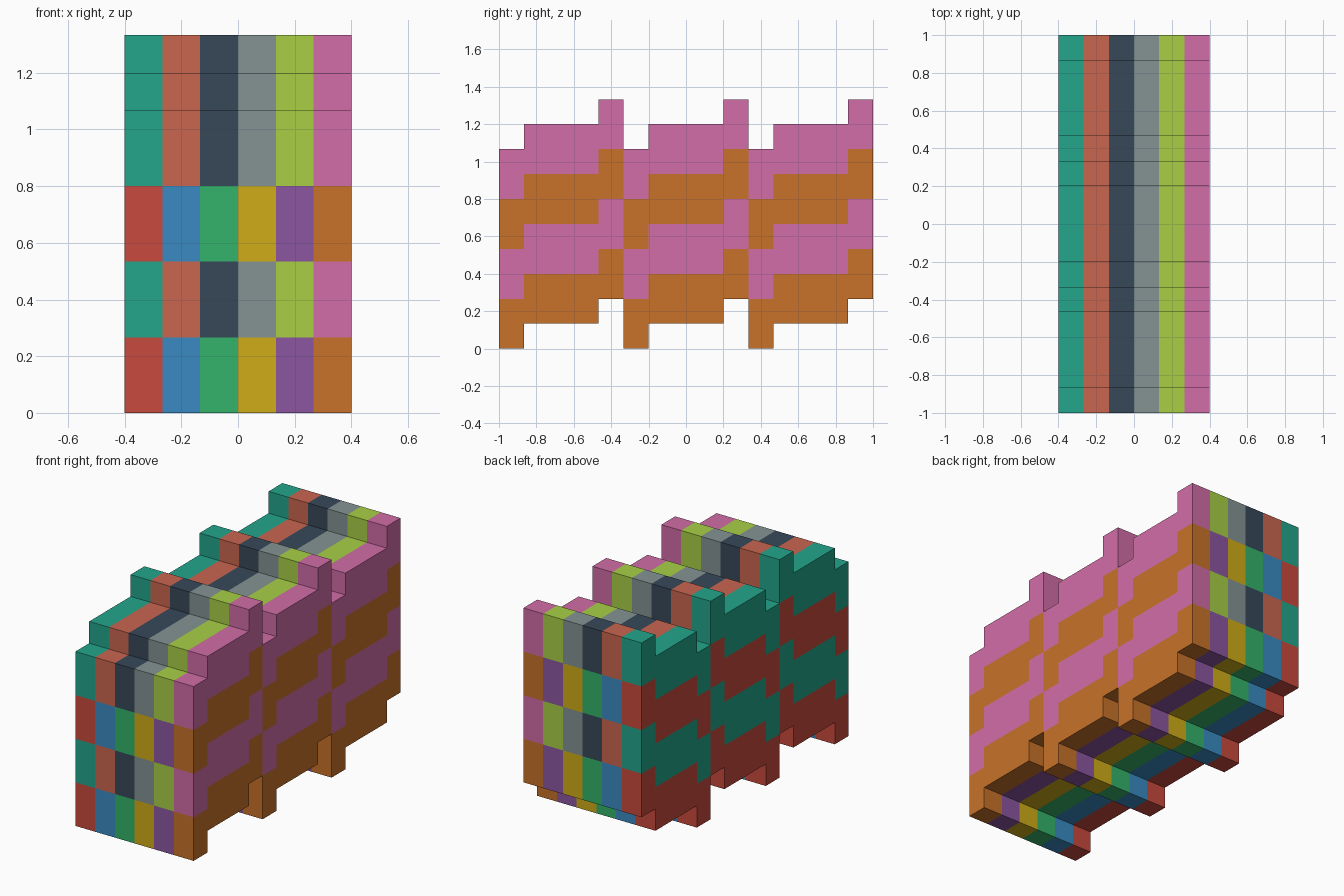
import bpy

if "Cube" in bpy.data.objects:
    bpy.data.objects.remove(bpy.data.objects["Cube"])

U = 2 / 15                      # grid unit: 6 wide, 15 deep, 10 high
COLUMNS, LAYERS, REPEATS = 6, 4, 3

# Stepped side profile of one brick (y, z) in units
PROFILE = [(0, 0), (1, 0), (1, 1), (4, 1), (4, 2), (5, 2),
           (5, 4), (4, 4), (4, 3), (1, 3), (1, 2), (0, 2)]

# Alternating layer palettes, left to right
PALETTES = [
    [("red", "C94A3D"), ("blue", "3A8AC2"), ("green", "34B36A"),
     ("yellow", "CFAC18"), ("purple", "8C56A0"), ("orange", "C87229")],
    [("teal", "23A68B"), ("coral", "C9664F"), ("navy", "374859"),
     ("grey", "859393"), ("lime", "A8CF45"), ("pink", "D26DA8")],
]


def make_material(name, code):
    srgb = [int(code[i:i + 2], 16) / 255 for i in (0, 2, 4)]
    linear = [c / 12.92 if c <= 0.04045 else ((c + 0.055) / 1.055) ** 2.4 for c in srgb]
    mat = bpy.data.materials.new(name)
    mat.diffuse_color = (*linear, 1)
    mat.use_nodes = True
    mat.node_tree.nodes["Principled BSDF"].inputs["Base Color"].default_value = mat.diffuse_color
    return mat


def brick_mesh(name, mat):
    """Extrude the stepped profile one unit along x."""
    n = len(PROFILE)
    verts = [(x * U, y * U, z * U) for x in (0, 1) for y, z in PROFILE]
    faces = [tuple(reversed(range(n))), tuple(range(n, 2 * n))]
    faces += [(i, (i + 1) % n, (i + 1) % n + n, i + n) for i in range(n)]
    mesh = bpy.data.meshes.new(name)
    mesh.from_pydata(verts, [], faces)
    mesh.materials.append(mat)
    return mesh


# One shared mesh per colour, stacked in layers and repeated front to back
for parity, palette in enumerate(PALETTES):
    for col, (colour, code) in enumerate(palette):
        mesh = brick_mesh(f"{colour}_stepped_brick", make_material(colour, code))
        for layer in range(parity, LAYERS, 2):
            for row in range(REPEATS):
                brick = bpy.data.objects.new(f"{colour}_stepped_brick", mesh)
                brick.location = ((col - COLUMNS / 2) * U, row * 5 * U - 1, layer * 2 * U)
                bpy.context.collection.objects.link(brick)
